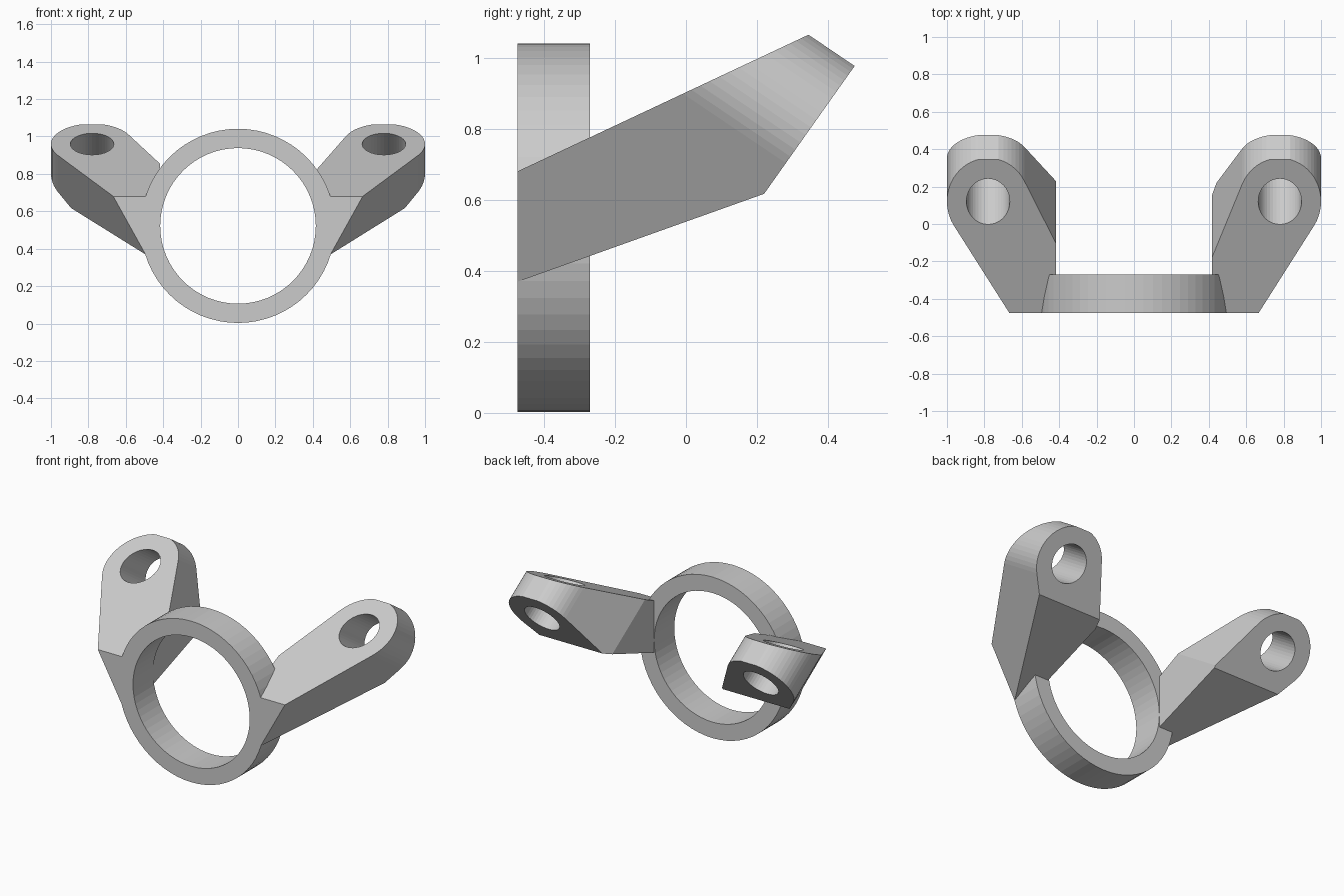
import bpy, bmesh
from math import sin, cos, radians, pi
from mathutils import Vector

if "Cube" in bpy.data.objects:
    bpy.data.objects.remove(bpy.data.objects["Cube"])

TILT = radians(34)                            # lug axis leans down towards the back
AXIS = Vector((0, cos(TILT), -sin(TILT)))
UP = Vector((0, sin(TILT), cos(TILT)))
X, Y, Z = Vector((1, 0, 0)), Vector((0, 1, 0)), Vector((0, 0, 1))
LUG_X, LUG_S, LUG_R, HOLE_R = 0.78, 0.8625, 0.22, 0.116


def prism(name, pts, u, v, w, start, end):
    """Extrude a 2D outline (in axes u, v) along w."""
    bm = bmesh.new()
    a = [bm.verts.new(u * p + v * q + w * start) for p, q in pts]
    b = [bm.verts.new(u * p + v * q + w * end) for p, q in pts]
    bm.faces.new(a)
    bm.faces.new(b[::-1])
    n = len(pts)
    for i in range(n):
        j = (i + 1) % n
        bm.faces.new((a[i], b[i], b[j], a[j]))
    bmesh.ops.recalc_face_normals(bm, faces=bm.faces)
    mesh = bpy.data.meshes.new(name)
    bm.to_mesh(mesh)
    bm.free()
    obj = bpy.data.objects.new(name, mesh)
    bpy.context.collection.objects.link(obj)
    return obj


def arc(cx, cy, r, a0, a1, n):
    return [(cx + r * cos(a0 + (a1 - a0) * i / n), cy + r * sin(a0 + (a1 - a0) * i / n))
            for i in range(n + 1)]


def combine(obj, tool, operation):
    """Apply a boolean and remove the helper."""
    mod = obj.modifiers.new(operation.lower(), 'BOOLEAN')
    mod.operation, mod.object, mod.solver = operation, tool, 'EXACT'
    bpy.context.view_layer.objects.active = obj
    bpy.ops.object.modifier_apply(modifier=mod.name)
    bpy.data.objects.remove(tool)


def arm(name, side, inner_angle, inner_s):
    # Rounded lug outline tapering to the ring, seen along the lug axis
    outline = arc(LUG_X, LUG_S, LUG_R, radians(-33.7), radians(inner_angle), 28)
    outline += [(0.417, inner_s), (0.417, -0.075)]
    body = prism(name, outline, X * side, UP, AXIS, -1.3, 0.3)
    # Side profile: sloping top, lug face and underside
    profile = [(-0.475, 0.68), (0.345, 1.065), (0.475, 0.977), (0.22, 0.617), (-0.475, 0.369)]
    combine(body, prism("arm_profile", profile, Y, Z, X * side, 0.2, 1.2), 'INTERSECT')
    # Bolt hole
    hole = arc(LUG_X, LUG_S, HOLE_R, 0, 2 * pi, 40)[:-1]
    combine(body, prism("bolt_hole", hole, X * side, UP, AXIS, -1.3, 0.3), 'DIFFERENCE')
    return body


# Clamp ring
RING_Z = 0.522
ring = prism("clamp_ring", arc(0, RING_Z, 0.519, 0, 2 * pi, 64)[:-1], X, Z, Y, -0.475, -0.27)

# Two mounting arms, the left one slightly wider on its inner side
combine(ring, arm("right_arm", 1, 156.4, 0.579), 'UNION')
combine(ring, arm("left_arm", -1, 151.5, 0.65), 'UNION')

# Bore through the ring
bore = prism("bore", arc(0, RING_Z, 0.416, 0, 2 * pi, 64)[:-1], X, Z, Y, -0.6, 0.6)
combine(ring, bore, 'DIFFERENCE')
ring.name = "ring_bracket"
